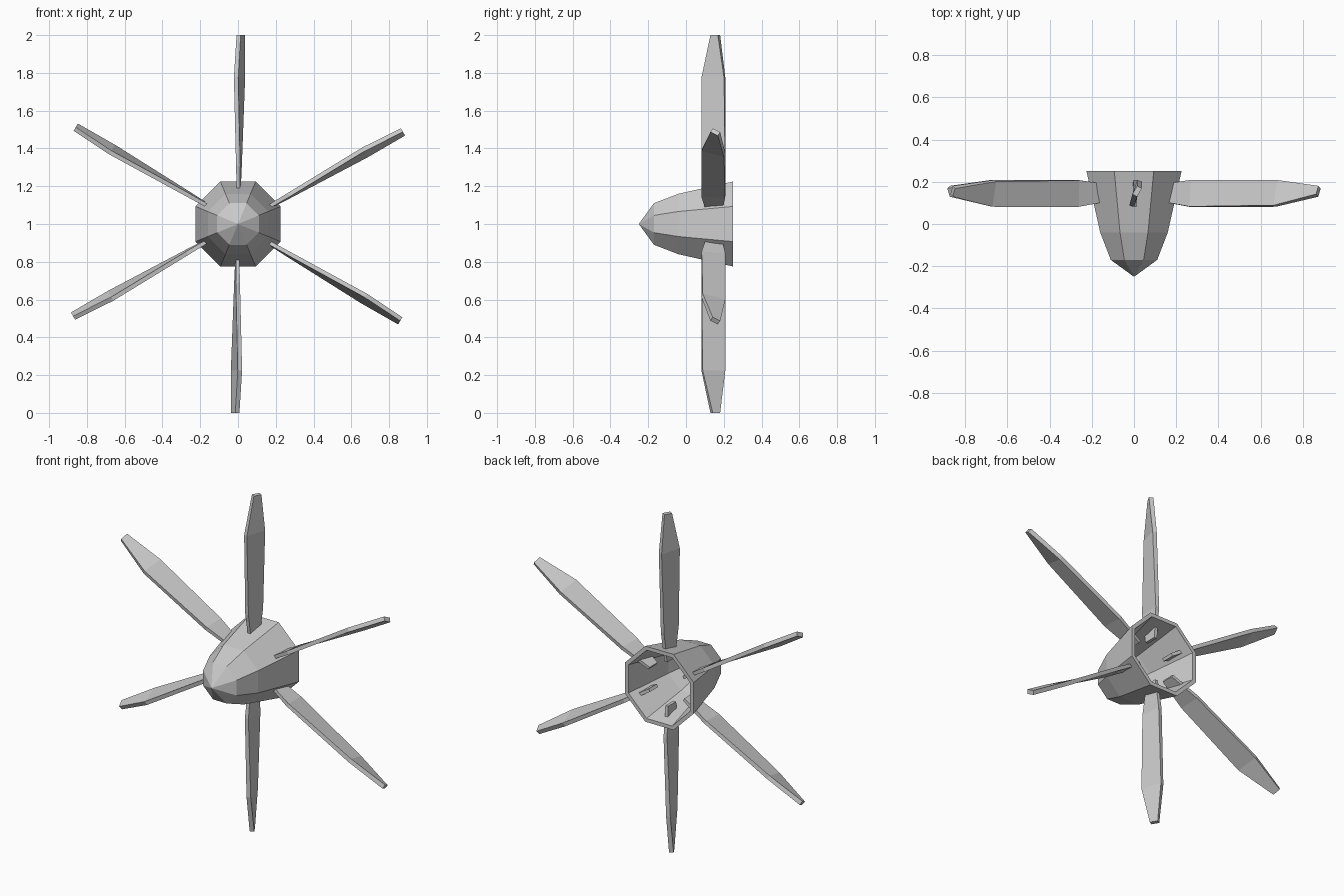
import bpy, bmesh
from math import sin, cos, pi, radians

if "Cube" in bpy.data.objects:
    bpy.data.objects.remove(bpy.data.objects["Cube"])

CENTRE_Z = 1.0


def make_object(name, bm):
    bmesh.ops.recalc_face_normals(bm, faces=bm.faces)
    mesh = bpy.data.meshes.new(name)
    bm.to_mesh(mesh)
    bm.free()
    obj = bpy.data.objects.new(name, mesh)
    obj.location.z = CENTRE_Z
    bpy.context.collection.objects.link(obj)
    return obj


def bridge(bm, a, b):
    n = len(a)
    for i in range(n):
        bm.faces.new((a[i], a[(i + 1) % n], b[(i + 1) % n], b[i]))


def fan(bm, ring, tip):
    for i in range(len(ring)):
        bm.faces.new((ring[i], ring[(i + 1) % len(ring)], tip))


# Spinner: hollow eight-sided nose cone, outer skin, rim, then inner skin
bm = bmesh.new()
SIDES = 8
profile = [(-0.17, 0.11), (-0.04, 0.16), (0.25, 0.225),
           (0.25, 0.203), (-0.035, 0.139), (-0.155, 0.095)]  # y, apothem
rings = []
for y, apothem in profile:
    r = apothem / cos(pi / SIDES)
    rings.append([bm.verts.new((r * cos((i + 0.5) * 2 * pi / SIDES), y,
                                r * sin((i + 0.5) * 2 * pi / SIDES)))
                  for i in range(SIDES)])
for a, b in zip(rings, rings[1:]):
    bridge(bm, a, b)
fan(bm, rings[0], bm.verts.new((0, -0.25, 0)))
fan(bm, rings[-1], bm.verts.new((0, -0.222, 0)))
make_object("spinner", bm)

# Blade stations: radius, sideways offset, y centre, chord, thickness, pitch
STATIONS = [(0.13, 0.003, 0.148, 0.075, 0.018, 0),
            (0.31, 0.005, 0.145, 0.126, 0.022, 4),
            (0.775, 0.008, 0.145, 0.125, 0.024, 17),
            (1.0, 0.0145, 0.155, 0.045, 0.025, 30)]


def blade(name, angle):
    bm = bmesh.new()
    rings = []
    for r, side, yc, chord, thick, pitch in STATIONS:
        p = radians(pitch)
        ring = []
        for u, v in ((-1, -1), (1, -1), (1, 1), (-1, 1)):
            c, t = u * chord / 2, v * thick / 2
            ring.append(bm.verts.new((side + c * sin(p) + t * cos(p),
                                      yc + c * cos(p) - t * sin(p), r)))
        rings.append(ring)
    for a, b in zip(rings, rings[1:]):
        bridge(bm, a, b)
    bm.faces.new(rings[0])
    bm.faces.new(rings[-1])
    make_object(name, bm).rotation_euler.y = angle


# Six twisted blades around the shaft axis
for k in range(6):
    blade(f"blade_{k + 1}", k * pi / 3)
